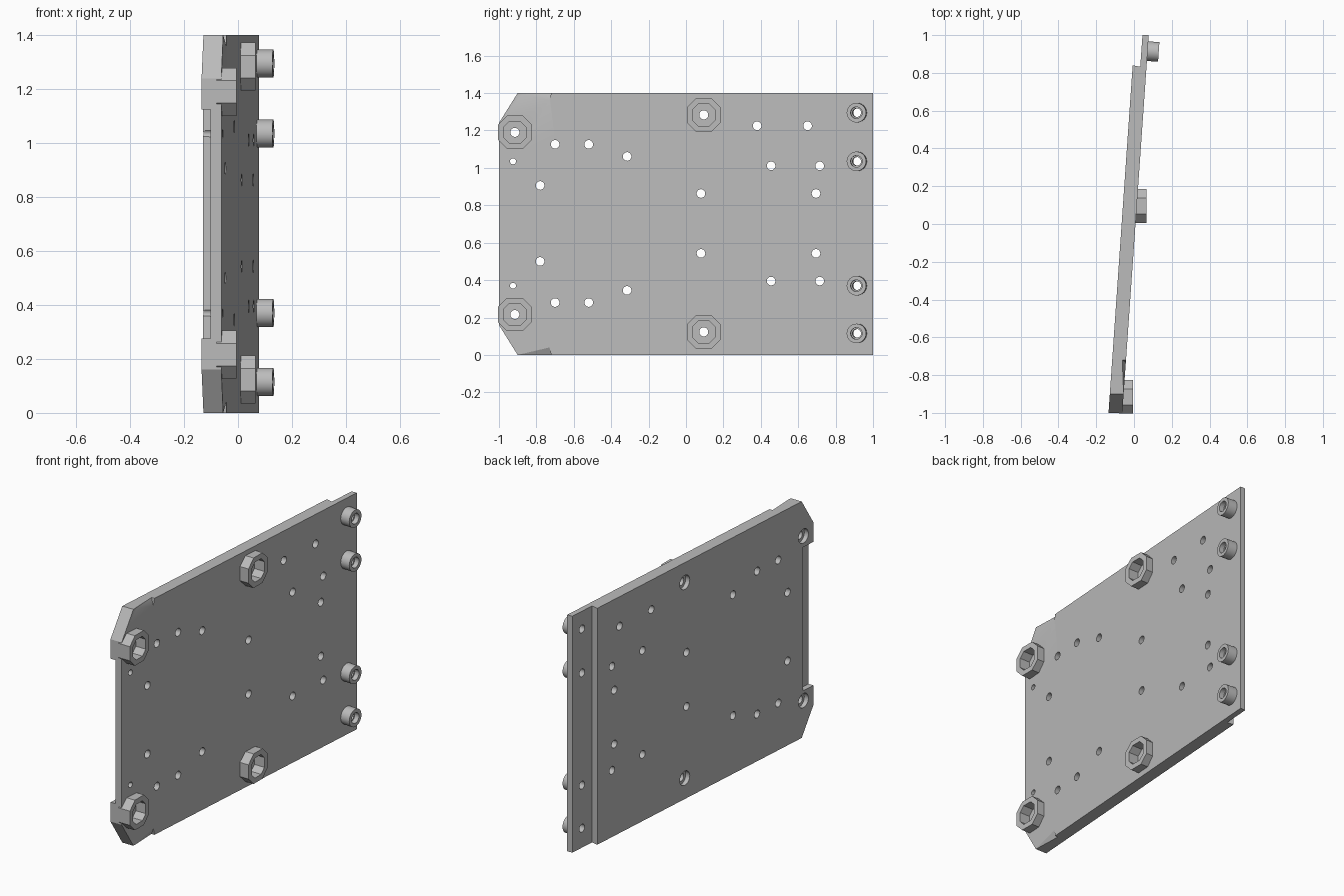
import bpy, bmesh, math
from mathutils import Matrix, Vector

cube = bpy.data.objects.get("Cube")
if cube:
    bpy.data.objects.remove(cube, do_unlink=True)

grey = bpy.data.materials.new("light_grey")
grey.use_nodes = True
GREY = (0.5, 0.5, 0.5, 1)
grey.diffuse_color = GREY
grey.node_tree.nodes["Principled BSDF"].inputs["Base Color"].default_value = GREY

MID = 0.7            # mirror height
SLOPE = 0.07         # the plate leans slightly off the y axis
TILT = math.atan(SLOPE)


def face_x(y):
    return 0.008 + SLOPE * y


def make(name, bm):
    bmesh.ops.recalc_face_normals(bm, faces=bm.faces)
    mesh = bpy.data.meshes.new(name)
    bm.to_mesh(mesh)
    bm.free()
    mesh.materials.append(grey)
    obj = bpy.data.objects.new(name, mesh)
    bpy.context.collection.objects.link(obj)
    return obj


def prism(bm, points, offset):
    """Extrude a closed outline along offset."""
    face = bm.faces.new([bm.verts.new(p) for p in points])
    top = bmesh.ops.extrude_face_region(bm, geom=[face])["geom"]
    bmesh.ops.translate(bm, vec=offset, verts=[v for v in top if isinstance(v, bmesh.types.BMVert)])


def rod(bm, x0, x1, y, z, radius, lean=0.0):
    """Cylinder along x, optionally leaning with the plate about (face_x, y, z)."""
    turn = Matrix.Rotation(-lean, 4, "Z")
    origin = Vector((face_x(y), y, z)) if lean else Vector((0, y, z))
    m = Matrix.Translation(origin) @ turn @ Matrix.Translation(((x0 + x1) / 2, 0, 0))
    m = m @ Matrix.Rotation(math.pi / 2, 4, "Y")
    bmesh.ops.create_cone(bm, cap_ends=True, segments=32, radius1=radius,
                          radius2=radius, depth=x1 - x0, matrix=m)


def octagon(bm, x0, x1, y, z, half, cut):
    inner = half - cut
    ring = [(half, inner), (inner, half), (-inner, half), (-half, inner),
            (-half, -inner), (-inner, -half), (inner, -half), (half, -inner)]
    prism(bm, [(x0, y + a, z + b) for a, b in ring], (x1 - x0, 0, 0))


def cut(target, bm):
    cutter = make("cutter", bm)
    cutter.hide_render = True
    mod = target.modifiers.new("cut", "BOOLEAN")
    mod.operation = "DIFFERENCE"
    mod.solver = "EXACT"
    mod.use_self = True
    mod.object = cutter
    bpy.context.view_layer.objects.active = target
    bpy.ops.object.modifier_apply(modifier=mod.name)
    bpy.data.objects.remove(cutter, do_unlink=True)


# Main leaning plate with a thin rear flange
bm = bmesh.new()
prism(bm, [(-0.062, -1, 0), (0.078, 1, 0), (0.045, 1, 0),
           (0.033, 0.832, 0), (-0.007, 0.84, 0), (-0.135, -1, 0)], (0, 0, 1.4))
plate = make("plate", bm)

# Clipped front corners, small edge notches and the shallow front recess
bm = bmesh.new()
for s in (1, -1):
    prism(bm, [(-0.4, y, MID + s * z) for y, z in
               ((-1.08, 0.412), (-0.85, 0.78), (-1.08, 0.78))], (0.8, 0, 0))
cut(plate, bm)
bm = bmesh.new()
for s in (1, -1):
    hull = []
    for y, z, depth in ((-0.9, 0.7, 0), (-0.72, 0.705, 0.022), (-0.73, 0.66, 0)):
        for x in (face_x(y) - depth, face_x(y) + 0.02):
            hull.append(bm.verts.new((x, y, MID + s * z)))
    for y in (-0.9, -0.72):
        hull.append(bm.verts.new((face_x(y) + 0.02, y, MID + s * 0.72)))
    bmesh.ops.convex_hull(bm, input=hull)
cut(plate, bm)
bm = bmesh.new()
prism(bm, [(-0.3, -1.1, 0.275), (-0.109, -1.1, 0.275),
           (-0.096, -0.915, 0.275), (-0.3, -0.9, 0.275)], (0, 0, 0.85))
cut(plate, bm)

# Drilled holes: mirrored pairs, single upper holes, small front holes
pairs = [(-0.7, 0.423), (-0.52, 0.423), (-0.315, 0.358), (-0.78, 0.203), (0.08, 0.16),
         (0.455, 0.308), (0.715, 0.308), (0.695, 0.16)]
bm = bmesh.new()
for y, z in pairs:
    for s in (1, -1):
        rod(bm, -0.3, 0.3, y, MID + 0.003 + s * z, 0.023)
for y in (0.38, 0.65):
    rod(bm, -0.3, 0.3, y, 1.225, 0.023)
for z in (1.035, 0.37):
    rod(bm, -0.3, 0.3, -0.925, z, 0.016)
cut(plate, bm)

# Octagonal sockets with a pocket, through hole and back counterbore
for label, y, top, height in (("front", -0.915, -0.005, 0.487), ("middle", 0.095, 0.065, 0.58)):
    for side, s in (("upper", 1), ("lower", -1)):
        z = MID + 0.003 + s * height
        bm = bmesh.new()
        octagon(bm, top - 0.075, top, y, z, 0.089, 0.047)
        socket = make(f"{label}_{side}_socket", bm)
        for target in (plate, socket):
            bm = bmesh.new()
            octagon(bm, top - 0.065, top + 0.1, y, z, 0.059, 0.03)
            cut(target, bm)
            bm = bmesh.new()
            rod(bm, -0.3, 0.3, y, z, 0.024)
            cut(target, bm)
        bm = bmesh.new()
        rod(bm, -0.3, top - 0.1, y, z, 0.042)
        cut(plate, bm)

# Round rear bushings, square to the plate
for i, z in enumerate((1.295, 1.035, 0.37, 0.115)):
    bm = bmesh.new()
    rod(bm, -0.01, 0.059, 0.915, z, 0.052, TILT)
    bushing = make(f"rear_bushing_{i + 1}", bm)
    for target in (plate, bushing):
        bm = bmesh.new()
        rod(bm, -0.08, 0.1, 0.915, z, 0.023, TILT)
        cut(target, bm)
    bm = bmesh.new()
    rod(bm, 0.03, 0.1, 0.915, z, 0.031, TILT)
    cut(bushing, bm)

# Smooth round walls, crisp edges
bpy.ops.object.select_all(action="DESELECT")
for obj in bpy.context.collection.objects:
    if obj.type == "MESH" and grey.name in obj.data.materials:
        obj.select_set(True)
        bpy.context.view_layer.objects.active = obj
bpy.ops.object.shade_smooth_by_angle(angle=math.radians(30))
